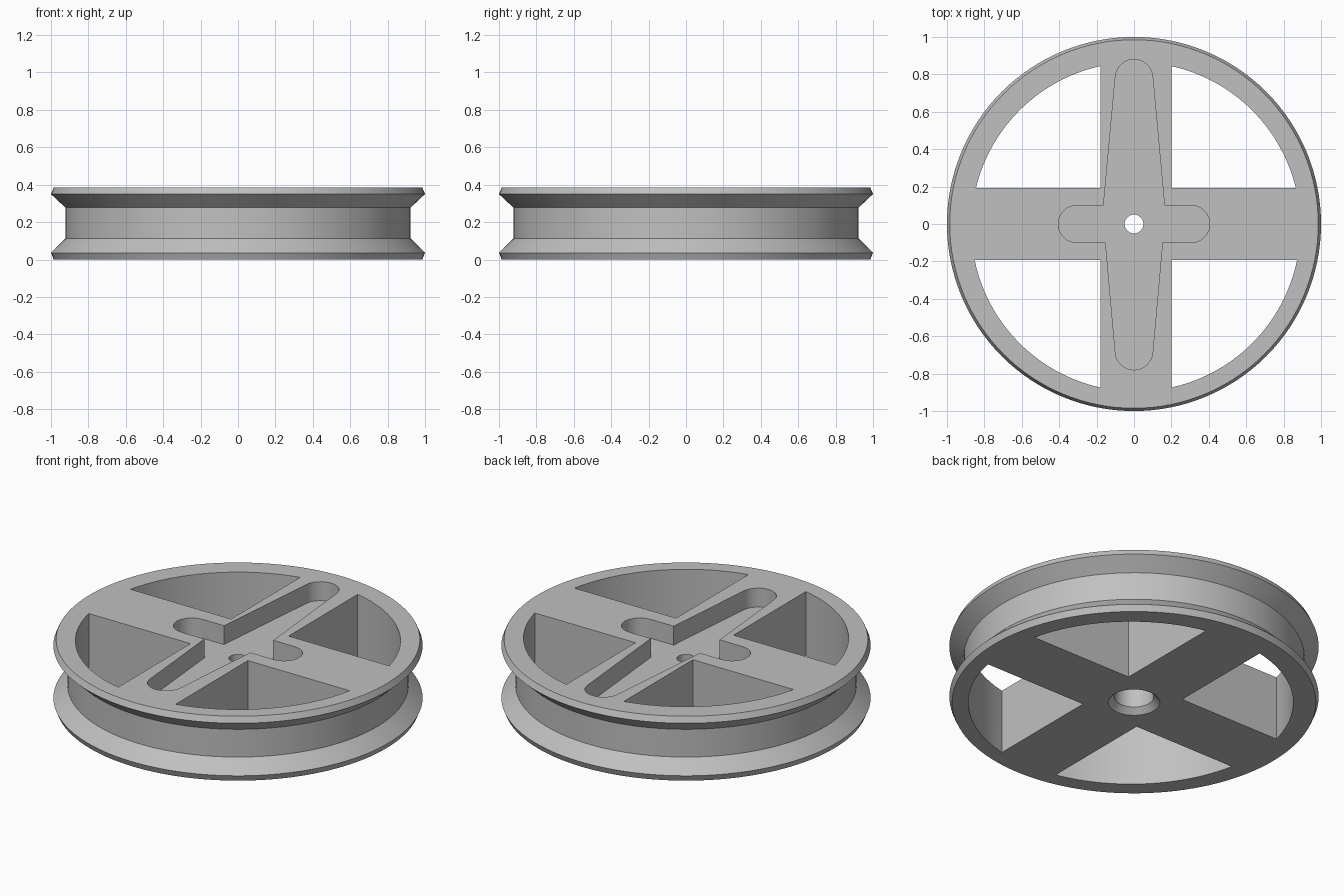
import bpy
import bmesh
from math import sin, cos, pi, asin, acos, radians

cube = bpy.data.objects.get("Cube")
if cube:
    bpy.data.objects.remove(cube, do_unlink=True)

grey = bpy.data.materials.new("plain grey")
grey.use_nodes = True
colour = (0.53, 0.53, 0.53, 1)
grey.diffuse_color = colour
grey.node_tree.nodes["Principled BSDF"].inputs["Base Color"].default_value = colour


def finish(name, bm):
    bmesh.ops.recalc_face_normals(bm, faces=bm.faces[:])
    mesh = bpy.data.meshes.new(name)
    bm.to_mesh(mesh)
    bm.free()
    mesh.materials.append(grey)
    obj = bpy.data.objects.new(name, mesh)
    bpy.context.collection.objects.link(obj)
    return obj


def turned(name, profile, segments):
    """Closed solid of revolution from (radius, height) points."""
    bm = bmesh.new()
    rings = [[bm.verts.new((r * cos(2 * pi * i / segments), r * sin(2 * pi * i / segments), z))
              for i in range(segments)] for r, z in profile]
    for low, high in zip(rings, rings[1:]):
        for i in range(segments):
            j = (i + 1) % segments
            bm.faces.new((low[i], low[j], high[j], high[i]))
    bm.faces.new(rings[0])
    bm.faces.new(rings[-1])
    return finish(name, bm)


def prism(name, outline, z0, z1):
    bm = bmesh.new()
    face = bm.faces.new([bm.verts.new((x, y, z0)) for x, y in outline])
    out = bmesh.ops.extrude_face_region(bm, geom=[face])
    for v in out["geom"]:
        if isinstance(v, bmesh.types.BMVert):
            v.co.z = z1
    return finish(name, bm)


def arc(cx, cy, r, a0, a1, n):
    return [(cx + r * cos(a0 + (a1 - a0) * i / n), cy + r * sin(a0 + (a1 - a0) * i / n))
            for i in range(n + 1)]


# Grooved wheel body
H = 0.385
wheel = turned("grooved_wheel", [(0.985, 0), (1, 0.036), (0.923, 0.112), (0.923, 0.278),
                                 (1, 0.35), (0.985, H)], 128)
cutters = []

# Four quarter windows between the spokes
cx, cy, R = 0.01, -0.015, 0.88
for sx in (1, -1):
    for sy in (1, -1):
        ex, ey = cx + sx * 0.19, sy * 0.192
        a0 = asin((ey - cy) * sy / R)
        a1 = acos((ex - cx) * sx / R)
        rim = [(cx + sx * x, cy + sy * y) for x, y in arc(0, 0, R, a0, a1, 24)]
        cutters.append(prism("window_cutter", [(ex, ey)] + rim, -0.1, 0.5))

# Cross-shaped recess in the top face
r = 0.1
recess = (arc(0.305, 0, r, -pi / 2, pi / 2, 16) + [(0.163, r)]
          + arc(0, 0.78, r, 0.08, pi - 0.08, 16) + [(-0.163, r)]
          + arc(-0.305, 0, r, pi / 2, 3 * pi / 2, 16) + [(-0.152, -r)]
          + arc(0, -0.68, r, pi + 0.08, 2 * pi - 0.08, 16) + [(0.152, -r)])
cutters.append(prism("recess_cutter", recess, 0.272, 0.5))

# Axle bore with a chamfered mouth, narrowing to a screw hole
cutters.append(turned("bore_cutter", [(0.173, -0.033), (0.107, 0.033), (0.107, 0.17),
                                      (0.05, 0.17), (0.05, 0.5)], 48))

bpy.context.view_layer.objects.active = wheel
for c in cutters:
    c.hide_render = True
    mod = wheel.modifiers.new("cut", "BOOLEAN")
    mod.operation = "DIFFERENCE"
    mod.solver = "EXACT"
    mod.object = c
    bpy.ops.object.modifier_apply(modifier=mod.name)
    bpy.data.objects.remove(c, do_unlink=True)

bpy.ops.object.select_all(action="DESELECT")
wheel.select_set(True)
bpy.ops.object.shade_smooth_by_angle(angle=radians(20))
